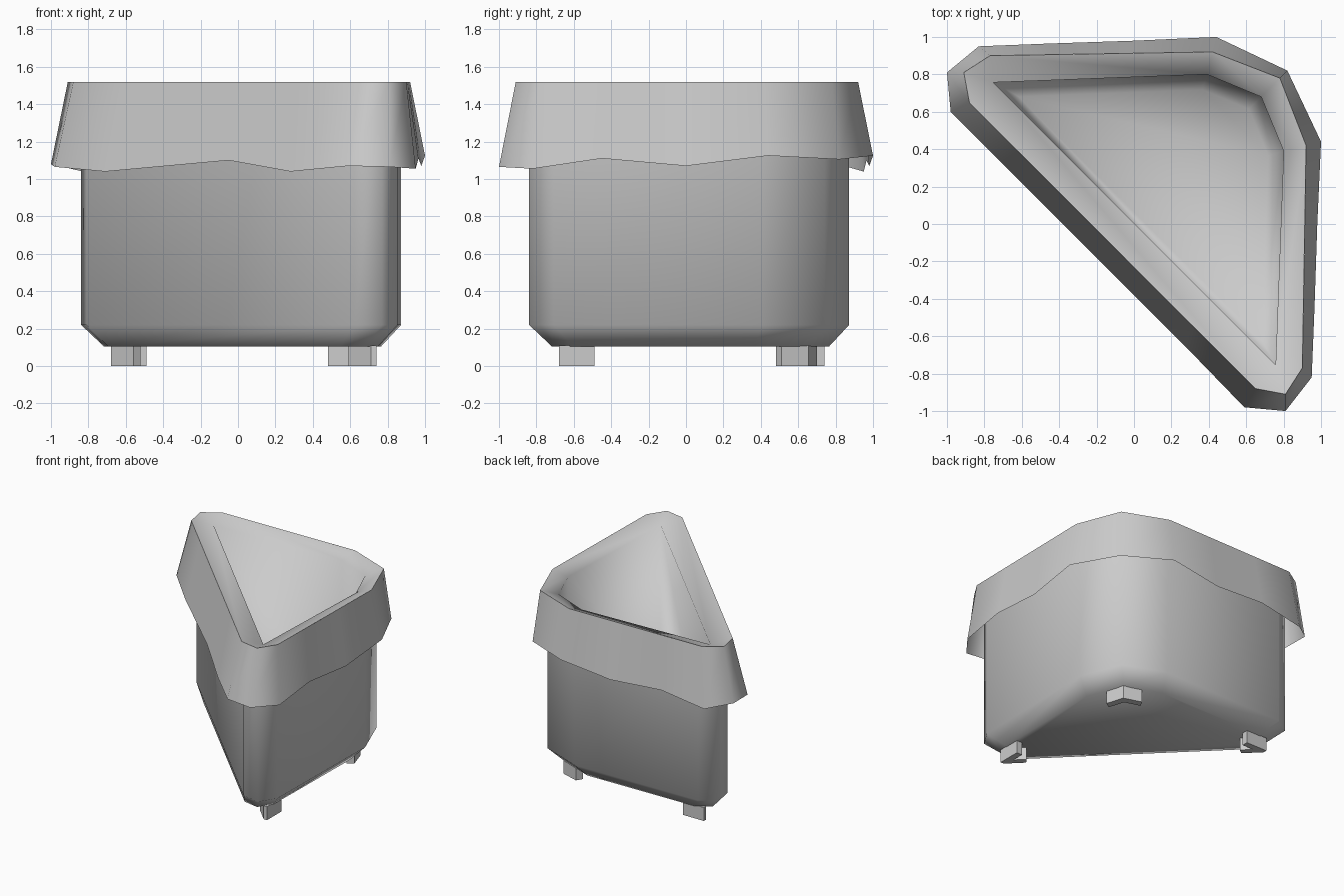
import bpy, bmesh

cube = bpy.data.objects.get("Cube")
if cube:
    bpy.data.objects.remove(cube, do_unlink=True)

grey = bpy.data.materials.new("light_grey")
grey.use_nodes = True
grey.diffuse_color = (0.6, 0.6, 0.6, 1)
grey.node_tree.nodes["Principled BSDF"].inputs["Base Color"].default_value = (0.6, 0.6, 0.6, 1)


def mirrored(half):
    """Closed outline, symmetric across the diagonal x = y, from one half."""
    other = [(p[1], p[0], *p[2:]) for p in reversed(half) if p[0] != p[1]]
    return half + other


def ring(outline, z, scale=1.0, shift=0.0):
    return [(x * scale + shift, y * scale + shift, z) for x, y in outline]


def loft(name, rings, cap_first=False, cap_last=False, smooth=True):
    """Skin equal-length counter-clockwise rings, listed from bottom to top."""
    bm = bmesh.new()
    rows = [[bm.verts.new(p) for p in r] for r in rings]
    n = len(rows[0])
    for low, high in zip(rows, rows[1:]):
        for i in range(n):
            j = (i + 1) % n
            bm.faces.new((low[i], low[j], high[j], high[i]))
    if cap_first:
        bm.faces.new(rows[0][::-1])
    if cap_last:
        bm.faces.new(rows[-1])
    bmesh.ops.remove_doubles(bm, verts=bm.verts[:], dist=0.0005)
    for f in bm.faces:
        f.smooth = smooth
    mesh = bpy.data.meshes.new(name)
    bm.to_mesh(mesh)
    bm.free()
    mesh.materials.append(grey)
    obj = bpy.data.objects.new(name, mesh)
    bpy.context.collection.objects.link(obj)
    return obj


# Triangular plan with clipped corners, counter-clockwise from the long side
rim = mirrored([(0.65, -0.88), (0.81, -0.91), (0.90, -0.77), (0.92, 0.42), (0.78, 0.78)])

# Bin body with a chamfered foot edge
loft("bin_body", [ring(rim, 0.105, 0.81, 0.02), ring(rim, 0.22, 0.935, 0.012),
                  ring(rim, 1.46, 0.935, 0.012)], cap_first=True)

# Folded-over bag skirt: wavy hem below, straight rim above
hem = [(0.59, -0.98, 1.07), (0.81, -1.0, 1.065), (0.95, -0.82, 1.055),
       (0.965, -0.45, 1.11), (0.98, 0.0, 1.07), (1.0, 0.44, 1.125),
       (0.82, 0.82, 1.105), (0.44, 1.0, 1.125), (0.0, 0.98, 1.07),
       (-0.45, 0.965, 1.10), (-0.83, 0.95, 1.04), (-1.0, 0.81, 1.08),
       (-0.98, 0.60, 1.065), (-0.71, 0.33, 1.04), (-0.05, -0.33, 1.10),
       (0.28, -0.66, 1.04)]
fold = mirrored([(0.65, -0.88), (0.81, -0.91), (0.90, -0.77), (0.906, -0.42),
                 (0.913, 0.0), (0.92, 0.42), (0.78, 0.78)])
fold += [(-0.62, 0.39), (-0.04, -0.19), (0.31, -0.54)]
loft("bag_skirt", [hem, ring(fold, 1.52)])

# Bag lining: sloped lip, straight walls to sharp corners, rounded-in floor
tip = (0.757, -0.752)
mouth = mirrored([tip, tip, tip, (0.80, 0.39), (0.68, 0.68)])
lining = loft("bag_lining", [ring(mouth, 0.17, 0.86, 0.03), ring(mouth, 0.28),
                             ring(mouth, 1.475), ring(rim, 1.52)], cap_first=True)
lining.data.flip_normals()

# Angled feet under the three corners
corner = [(0.59, -0.56), (0.71, -0.68), (0.74, -0.68), (0.74, -0.49),
          (0.69, -0.49), (0.69, -0.59), (0.62, -0.52)]
back = [(0.70, 0.51), (0.655, 0.655), (0.51, 0.70), (0.48, 0.65), (0.61, 0.61), (0.65, 0.48)]
feet = {"front_foot": corner,
        "side_foot": [(y, x) for x, y in reversed(corner)],
        "back_foot": back}
for name, plan in feet.items():
    loft(name, [ring(plan, 0), ring(plan, 0.11)], True, True, smooth=False)
